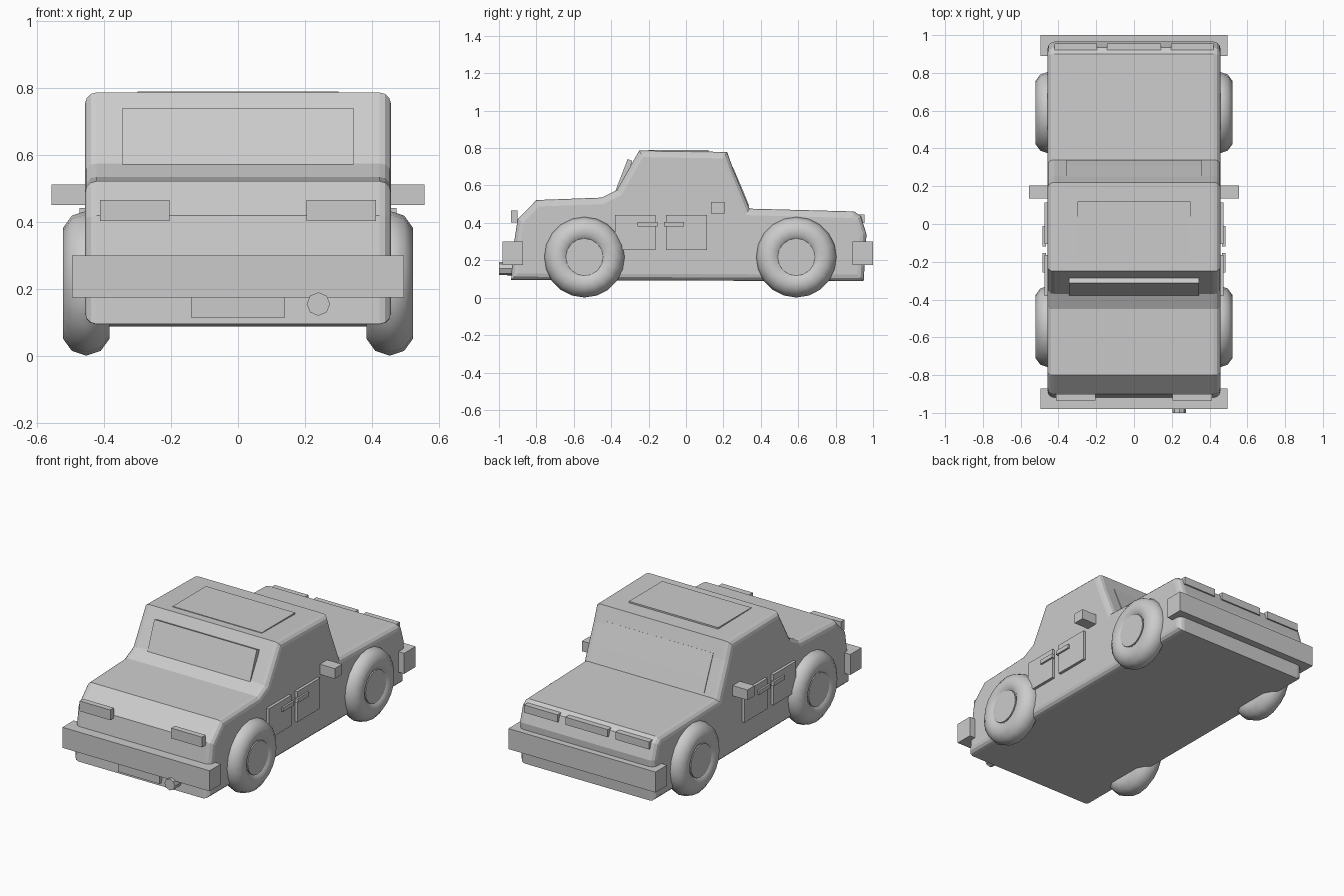
import bpy, bmesh
from math import pi

if "Cube" in bpy.data.objects:
    bpy.data.objects.remove(bpy.data.objects["Cube"])


def finish(name, bm, smooth=None):
    bmesh.ops.recalc_face_normals(bm, faces=bm.faces[:])
    me = bpy.data.meshes.new(name)
    bm.to_mesh(me)
    bm.free()
    ob = bpy.data.objects.new(name, me)
    bpy.context.collection.objects.link(ob)
    if smooth is not None:
        bpy.ops.object.select_all(action='DESELECT')
        ob.select_set(True)
        bpy.context.view_layer.objects.active = ob
        bpy.ops.object.shade_smooth_by_angle(angle=smooth)
    return ob


def prism(name, profile, half, bevel=0):
    """Extrude a (y, z) profile across x, optionally rounding the side rims."""
    bm = bmesh.new()
    a = [bm.verts.new((-half, y, z)) for y, z in profile]
    b = [bm.verts.new((half, y, z)) for y, z in profile]
    caps = [bm.faces.new(a), bm.faces.new(b[::-1])]
    n = len(profile)
    for i in range(n):
        j = (i + 1) % n
        bm.faces.new((a[i], b[i], b[j], a[j]))
    bmesh.ops.recalc_face_normals(bm, faces=bm.faces[:])
    if bevel:
        rims = [e for f in caps for e in f.edges]
        bmesh.ops.bevel(bm, geom=rims, offset=bevel, segments=3,
                        profile=0.5, affect='EDGES')
    return finish(name, bm)


def box(name, x, y, z):
    """Box from (min, max) ranges."""
    bm = bmesh.new()
    bmesh.ops.create_cube(bm, size=1)
    for v in bm.verts:
        v.co = [r[0] + (c + 0.5) * (r[1] - r[0]) for c, r in zip(v.co, (x, y, z))]
    return finish(name, bm)


def pair(name, x, y, z):
    box(name + "_right", x, y, z)
    box(name + "_left", (-x[1], -x[0]), y, z)


def cylinder(name, loc, r, depth, sides, axis):
    bpy.ops.mesh.primitive_cylinder_add(
        vertices=sides, radius=r, depth=depth, location=loc,
        rotation=(0, pi / 2, 0) if axis == 'x' else (pi / 2, 0, 0))
    bpy.context.object.name = name


# Body shell
prism("body", [(-0.935, 0.095), (-0.925, 0.26), (-0.90, 0.42), (-0.80, 0.522),
               (-0.45, 0.535), (-0.37, 0.575), (-0.25, 0.787), (0.22, 0.779),
               (0.255, 0.68), (0.34, 0.476), (0.90, 0.461), (0.935, 0.435),
               (0.965, 0.34), (0.95, 0.088)], 0.457, 0.035)

# Glass panels and roof panel
prism("sloped_window", [(-0.312, 0.741), (-0.287, 0.731),
                        (-0.352, 0.562), (-0.378, 0.57)], 0.345)
prism("steep_window", [(0.338, 0.49), (0.308, 0.565), (0.25, 0.70),
                       (0.225, 0.69), (0.31, 0.485)], 0.358)
box("roof_panel", (-0.30, 0.30), (-0.20, 0.12), (0.75, 0.79))

# Bumpers, plate and exhaust
box("front_bumper", (-0.495, 0.495), (-0.98, -0.872), (0.175, 0.30))
box("back_bumper", (-0.495, 0.495), (0.89, 1.0), (0.175, 0.30))
box("plate", (-0.14, 0.14), (-0.955, -0.91), (0.115, 0.178))
cylinder("exhaust", (0.24, -0.95, 0.155), 0.035, 0.10, 8, 'y')

# Lights
pair("front_light", (0.205, 0.412), (-0.935, -0.90), (0.403, 0.465))
pair("back_light", (0.195, 0.42), (0.92, 0.955), (0.40, 0.446))
box("back_light_middle", (-0.142, 0.142), (0.92, 0.955), (0.40, 0.446))

# Mirrors, door panels and handles
pair("mirror", (0.453, 0.557), (0.135, 0.205), (0.45, 0.512))
pair("door_a", (0.44, 0.474), (-0.38, -0.163), (0.256, 0.442))
pair("door_b", (0.44, 0.474), (-0.107, 0.113), (0.256, 0.442))
pair("handle_a", (0.465, 0.485), (-0.258, -0.153), (0.38, 0.405))
pair("handle_b", (0.465, 0.485), (-0.118, -0.01), (0.38, 0.405))

# Wheels: rounded tire with a hub disc
for side in (-1, 1):
    for end, y in (("front", -0.543), ("back", 0.59)):
        tag = end + ("_right" if side > 0 else "_left")
        loc = (side * 0.453, y, 0.217)
        bpy.ops.mesh.primitive_torus_add(
            major_segments=20, minor_segments=10, major_radius=0.143,
            minor_radius=0.073, location=loc, rotation=(0, pi / 2, 0))
        bpy.context.object.name = "tire_" + tag
        bpy.ops.object.shade_smooth_by_angle(angle=pi / 4)
        cylinder("hub_" + tag, loc, 0.10, 0.124, 16, 'x')
